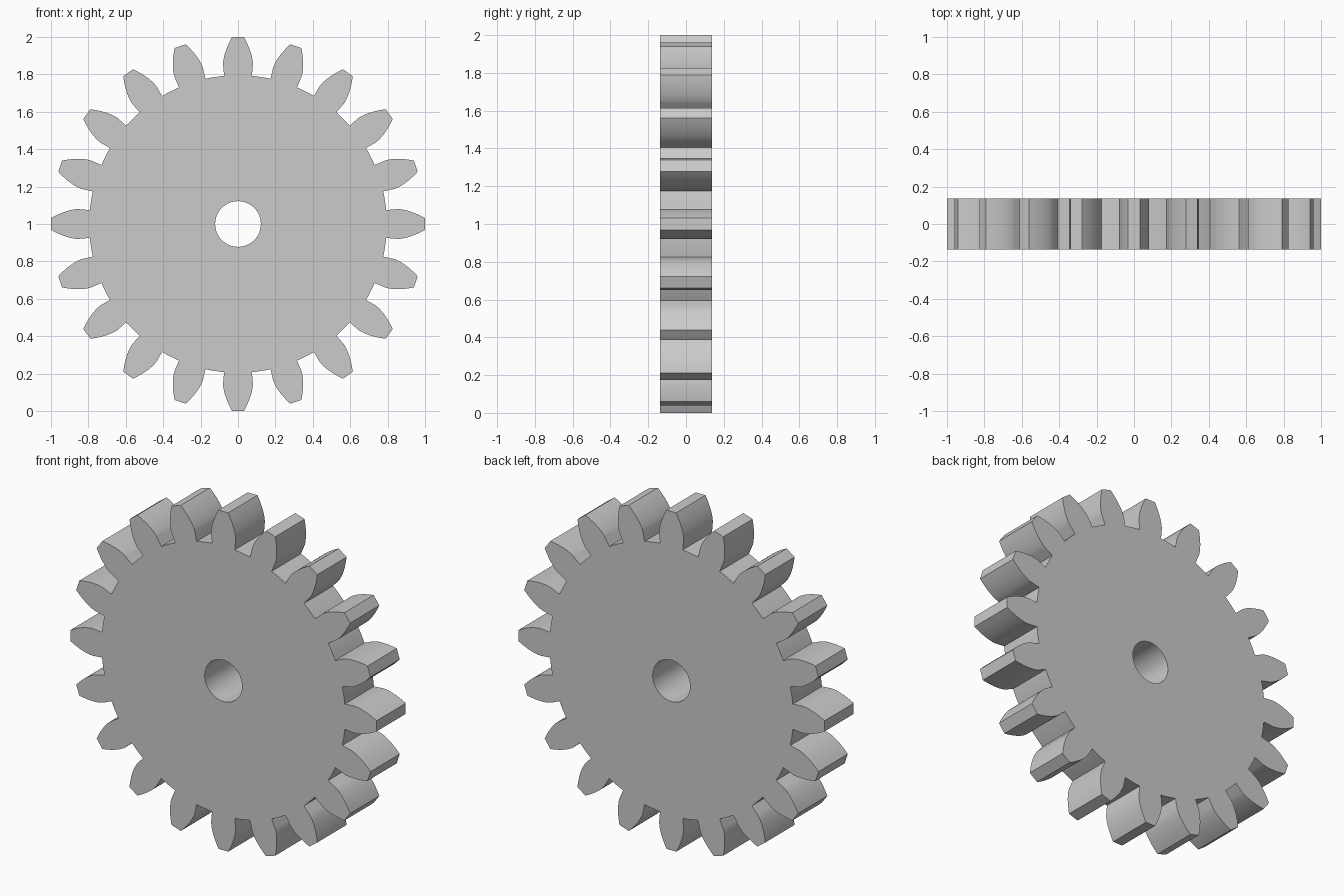
import bpy
from math import pi, sin, cos, tan, acos, radians

if "Cube" in bpy.data.objects:
    bpy.data.objects.remove(bpy.data.objects["Cube"])

TEETH = 20
OUTER = 1.0
MODULE = 2 * OUTER / (TEETH + 2)
PITCH = MODULE * TEETH / 2
ROOT = PITCH - 1.25 * MODULE
BASE = PITCH * cos(radians(20))
HALF_WIDTH = 1.5 * MODULE
BORE = 0.122


def inv(r):
    """Involute polar angle at radius r."""
    a = acos(min(1.0, BASE / r))
    return tan(a) - a


# Half tooth flank as (radius, half angle): radial root line, then involute
base_half = pi / (2 * TEETH) + inv(PITCH)
flank = [(ROOT, base_half)]
STEPS = 12
for i in range(STEPS + 1):
    r = BASE + (OUTER - BASE) * (i / STEPS) ** 1.5
    flank.append((r, base_half - inv(r)))

# Full outline: each tooth followed by the root arc to the next one
outline = []
for t in range(TEETH):
    c = 2 * pi * t / TEETH
    polar = [(r, c - a) for r, a in flank]
    polar += [(r, c + a) for r, a in reversed(flank)]
    gap = 2 * pi / TEETH - 2 * base_half
    polar += [(ROOT, c + base_half + gap * k / 4) for k in (1, 2, 3)]
    outline += [(r * cos(a), r * sin(a)) for r, a in polar]

# Bore outline
bore = [(BORE * cos(2 * pi * k / 64), BORE * sin(2 * pi * k / 64)) for k in range(64)]

# Filled, extruded profile standing upright
curve = bpy.data.curves.new("gear_profile", "CURVE")
curve.dimensions = "2D"
curve.fill_mode = "BOTH"
curve.extrude = HALF_WIDTH
for pts in (outline, bore):
    s = curve.splines.new("POLY")
    s.points.add(len(pts) - 1)
    for p, (x, y) in zip(s.points, pts):
        p.co = (x, y, 0, 1)
    s.use_cyclic_u = True

gear = bpy.data.objects.new("spur_gear", curve)
bpy.context.collection.objects.link(gear)
gear.rotation_euler = (pi / 2, 0, 0)
gear.location = (0, 0, 1)

# Convert to a welded mesh with smooth flanks and crisp edges
bpy.context.view_layer.objects.active = gear
gear.select_set(True)
bpy.ops.object.convert(target="MESH")
gear = bpy.context.object
bpy.ops.object.mode_set(mode="EDIT")
bpy.ops.mesh.select_all(action="SELECT")
bpy.ops.mesh.remove_doubles(threshold=0.00001)
bpy.ops.mesh.normals_make_consistent(inside=False)
bpy.ops.object.mode_set(mode="OBJECT")
bpy.ops.object.shade_smooth_by_angle(angle=radians(20))
